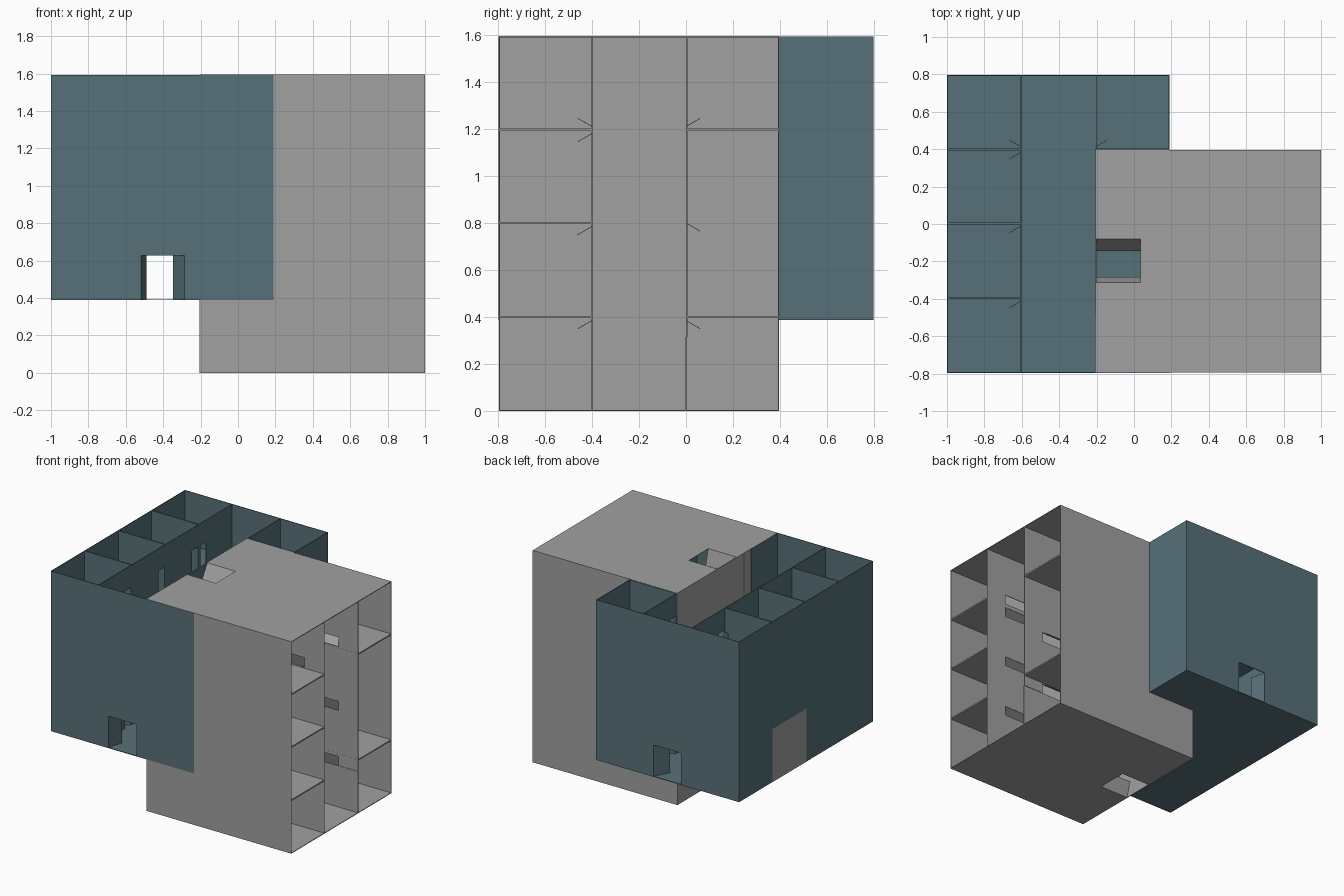
import bpy, bmesh
from mathutils import Matrix, Vector

if "Cube" in bpy.data.objects:
    bpy.data.objects.remove(bpy.data.objects["Cube"])

T = 0.005                      # wall thickness
DOOR = 0.24                    # door height
STOREYS = [-0.205, 0.195, 0.595, 0.995]
Y0, Y1, Z0, Z1 = -0.795, 0.395, 0.0, 1.594


def material(name, rgb):
    m = bpy.data.materials.new(name)
    m.diffuse_color = (*rgb, 1)
    m.use_nodes = True
    m.node_tree.nodes["Principled BSDF"].inputs["Base Color"].default_value = m.diffuse_color
    return m


teal = material("teal", (0.096, 0.165, 0.19))
grey = material("mid_grey", (0.36, 0.355, 0.36))


def box(bm, lo, hi):
    size = Vector(hi) - Vector(lo)
    mid = (Vector(hi) + Vector(lo)) / 2
    bmesh.ops.create_cube(bm, size=1, matrix=Matrix.Translation(mid) @ Matrix.Diagonal((*size, 1)))


def leaf(bm, x, hinge, direction, length):
    """Door leaf rising along x from a hinge point in the y-z plane."""
    d = Vector((0, *direction)).normalized()
    n = Vector((0, -d.z, d.y))
    mid = Vector((x + DOOR / 2, *hinge)) + d * length / 2
    rot = Matrix((Vector((1, 0, 0)), d, n)).transposed().to_4x4()
    bmesh.ops.create_cube(bm, size=1, matrix=Matrix.Translation(mid) @ rot
                          @ Matrix.Diagonal((DOOR, length, 0.003, 1)))


def finish(bm, name, matrix, mat):
    me = bpy.data.meshes.new(name)
    bm.to_mesh(me)
    bm.free()
    me.transform(matrix)
    me.materials.append(mat)
    ob = bpy.data.objects.new(name, me)
    bpy.context.collection.objects.link(ob)
    return ob


def block(name, matrix, mat):
    # floors of the three storeys
    bm = bmesh.new()
    for x in STOREYS[:3]:
        box(bm, (x, Y0, Z0), (x + T, Y1, Z1))
    finish(bm, name + "_floors", matrix, mat)

    # outer long walls
    bm = bmesh.new()
    for y in (Y0, Y1 - T):
        box(bm, (STOREYS[0], y, Z0), (1, y + T, Z1))
    # outer end walls, with the entrance opening on the ground storey
    a, b = -0.315, -0.08
    for z in (Z0, Z1 - T):
        box(bm, (STOREYS[0], Y0, z), (1, a, z + T))
        box(bm, (STOREYS[0], b, z), (1, Y1, z + T))
        box(bm, (STOREYS[0] + DOOR, a, z), (1, b, z + T))
    finish(bm, name + "_outer_walls", matrix, mat)

    # entrance double doors, opened inwards
    bm = bmesh.new()
    for z, s in ((Z0, 1), (Z1, -1)):
        leaf(bm, STOREYS[0], (b, z), (-0.5, 0.866 * s), 0.125)
        leaf(bm, STOREYS[0], (a, z), (0.26, 0.966 * s), 0.118)
    finish(bm, name + "_entrance_doors", matrix, mat)

    # corridor walls, cross walls and room doors
    walls, doors = bmesh.new(), bmesh.new()
    sides = [(-0.4, -1, Y0, (0.4, 0.8, 1.196), ((0.385, -1), (0.785, -1), (1.18, -1), (1.21, 1))),
             (0.0, 1, Y1, (0.4, 1.196), ((0.385, -1), (0.8, -1), (1.21, 1)))]
    for y, out, edge, cross, hinges in sides:
        for z in cross:
            box(walls, (STOREYS[0], min(y, edge), z - T), (1, max(y, edge), z + T))
        for x, top in zip(STOREYS, (STOREYS[1], STOREYS[2], 1)):
            start, y_in = Z0, y - T / 2
            for z, s in hinges:
                lo, hi = min(z, z + s * 0.07), max(z, z + s * 0.07)
                box(walls, (x, y_in, start), (top, y_in + T, lo))
                # set back from here on, so touching faces of the blocks do not clash
                y_in = y + 0.0008 if out > 0 else y - T / 2
                box(walls, (x + DOOR, y_in, lo), (top, y_in + T, hi))
                leaf(doors, x, (y, z), (0.866 * out, 0.5 * s), 0.07)
                start = hi
            box(walls, (x, y_in, start), (top, y_in + T, Z1))
    finish(walls, name + "_inner_walls", matrix, mat)
    finish(doors, name + "_room_doors", matrix, mat)


# the second block is the first one turned onto another axis
turn = Matrix(((0, 1, 0, -0.205), (0, 0, 1, -0.797), (1, 0, 0, 0.593), (0, 0, 0, 1)))
block("upright_block", Matrix.Identity(4), grey)
block("turned_block", turn, teal)

# grey wall panel of one ground-storey room
bm = bmesh.new()
box(bm, (-1.001, 0.0, 0.388), (-0.998, 0.4, 0.79))
finish(bm, "grey_room_panel", Matrix.Identity(4), grey)
